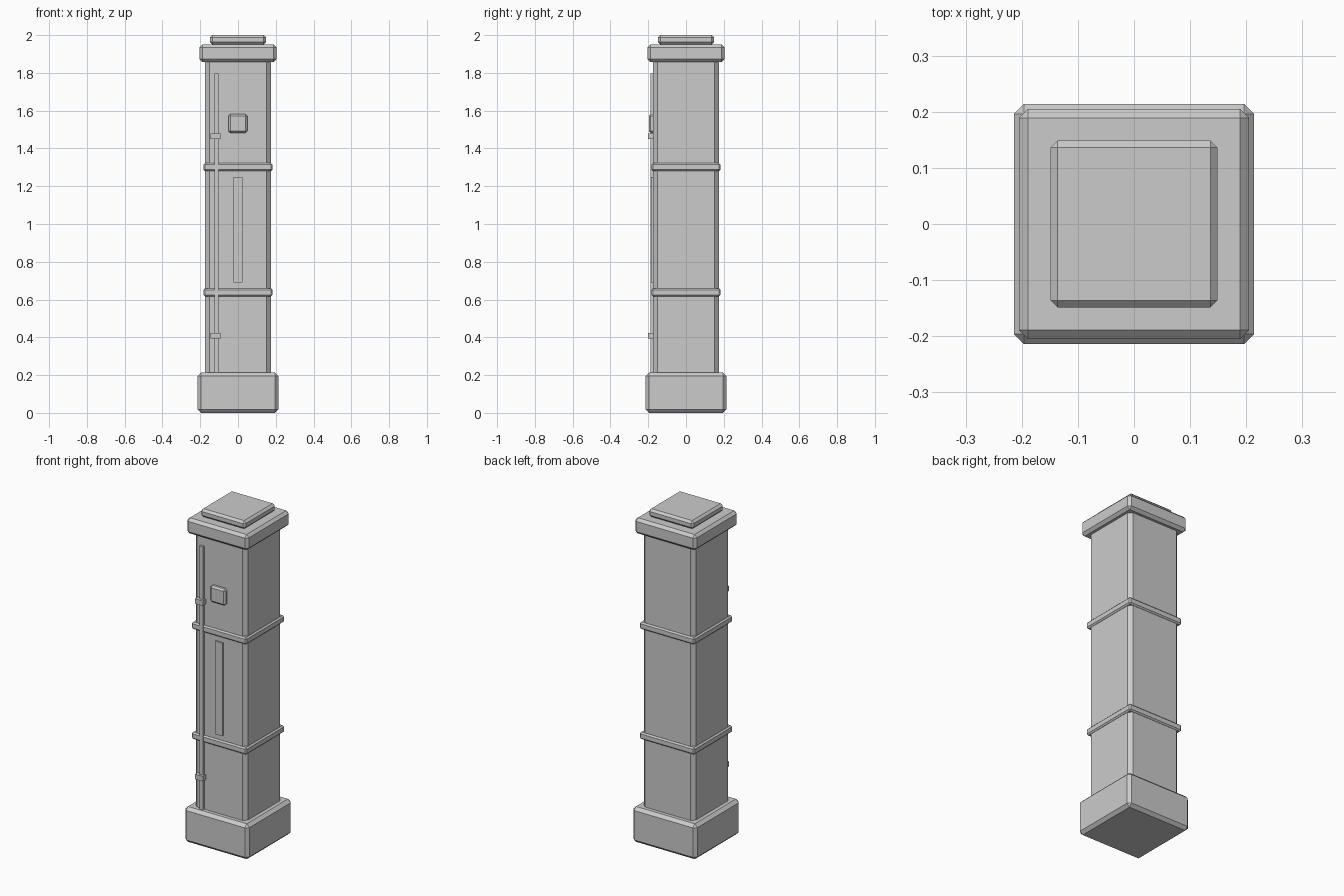
import bpy, bmesh

if "Cube" in bpy.data.objects:
    bpy.data.objects.remove(bpy.data.objects["Cube"])


def box(name, x, y, z, bevel=0.0):
    """Chamfered box spanning the given (min, max) ranges."""
    bm = bmesh.new()
    bmesh.ops.create_cube(bm, size=1.0)
    for v in bm.verts:
        v.co = [(r[0] + r[1]) / 2 + c * (r[1] - r[0]) for c, r in zip(v.co, (x, y, z))]
    if bevel:
        bmesh.ops.bevel(bm, geom=bm.edges[:], offset=bevel, segments=1,
                        affect='EDGES', profile=0.5)
    mesh = bpy.data.meshes.new(name)
    bm.to_mesh(mesh)
    bm.free()
    obj = bpy.data.objects.new(name, mesh)
    bpy.context.collection.objects.link(obj)
    return obj


def block(name, half, z, bevel):
    """Square block centred on the pillar axis."""
    return box(name, (-half, half), (-half, half), z, bevel)


# Pillar body: plinth, shaft, bands and stepped cap
block("plinth", 0.214, (0.0, 0.213), 0.018)
block("shaft", 0.174, (0.15, 1.9), 0.022)
for label, z in (("lower", 0.638), ("upper", 1.301)):
    block(label + "_band", 0.183, (z - 0.021, z + 0.021), 0.008)
block("cap", 0.205, (1.857, 1.951), 0.016)
block("top_plate", 0.149, (1.951, 2.0), 0.013)

# Front fittings: conduit with clips, recessed-style strip and button box
box("conduit", (-0.125, -0.103), (-0.188, -0.165), (0.2, 1.798))
for label, z in (("lower", 0.408), ("upper", 1.465)):
    box(label + "_clip", (-0.146, -0.093), (-0.202, -0.165), (z - 0.015, z + 0.015))
box("front_strip", (-0.024, 0.024), (-0.184, -0.165), (0.69, 1.25))
box("button_box", (-0.051, 0.05), (-0.197, -0.16), (1.483, 1.582), 0.01)
